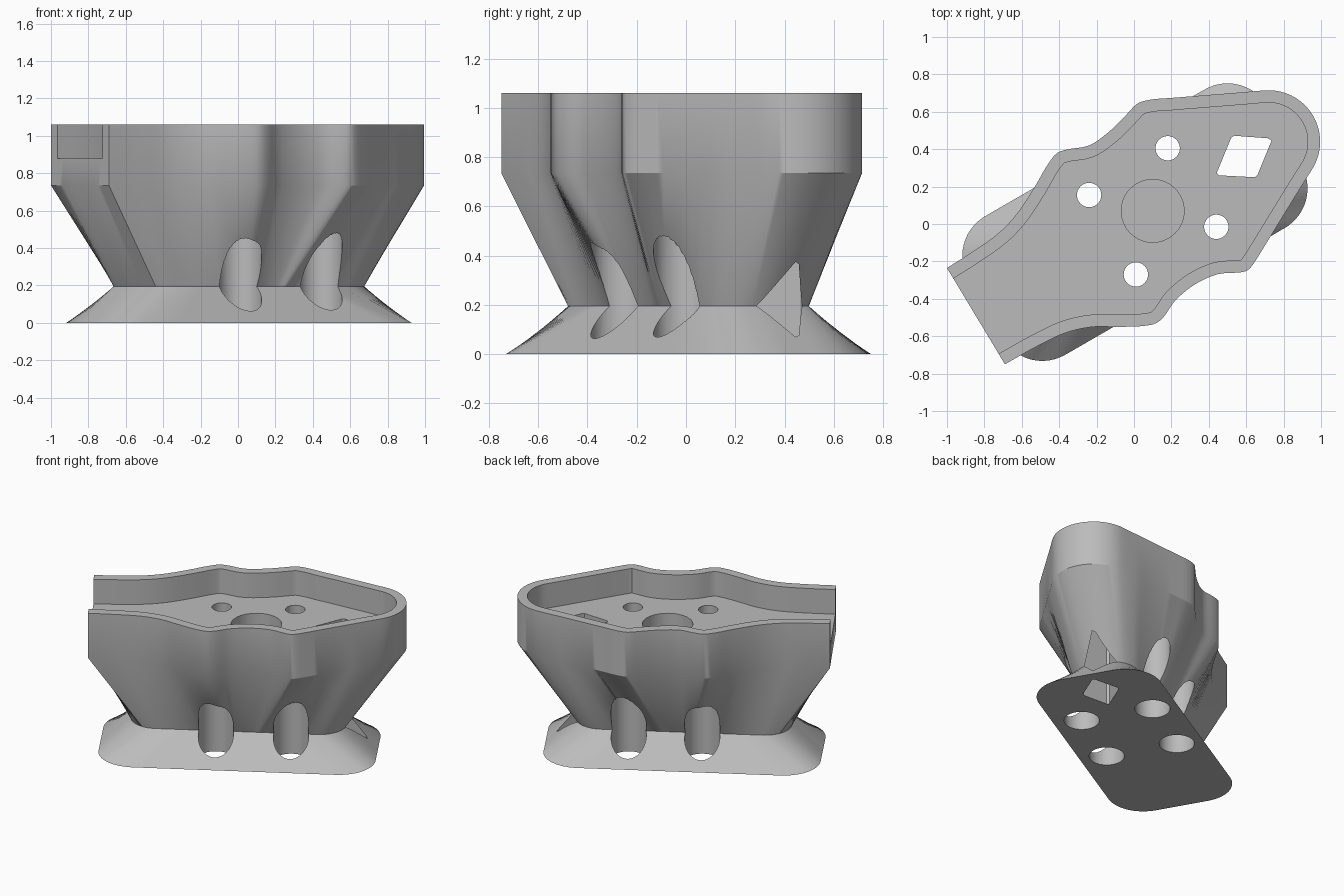
import bpy, bmesh, math
from mathutils import Vector

if "Cube" in bpy.data.objects:
    bpy.data.objects.remove(bpy.data.objects["Cube"])

ANG = math.radians(30)
U = Vector((math.cos(ANG), math.sin(ANG)))
V = Vector((-U.y, U.x))
MID = Vector((0.005, 0.01))

grey = bpy.data.materials.new("grey")
grey.diffuse_color = (0.5, 0.5, 0.5, 1)
grey.use_nodes = True
grey.node_tree.nodes["Principled BSDF"].inputs["Base Color"].default_value = grey.diffuse_color


def mesh_from_rings(name, rings):
    """Stack closed rings of equal length into a capped solid."""
    bm = bmesh.new()
    rows = [[bm.verts.new(p) for p in ring] for ring in rings]
    n = len(rows[0])
    for lo, hi in zip(rows, rows[1:]):
        for i in range(n):
            j = (i + 1) % n
            bm.faces.new((lo[i], lo[j], hi[j], hi[i]))
    bm.faces.new(rows[0][::-1])
    bm.faces.new(rows[-1])
    bmesh.ops.recalc_face_normals(bm, faces=bm.faces)
    me = bpy.data.meshes.new(name)
    bm.to_mesh(me)
    bm.free()
    me.materials.append(grey)
    ob = bpy.data.objects.new(name, me)
    bpy.context.collection.objects.link(ob)
    return ob


def prism(name, pts, z0, z1):
    return mesh_from_rings(name, [[(p[0], p[1], z) for p in pts] for z in (z0, z1)])


def circle(cx, cy, r, n=48):
    return [(cx + r * math.cos(t * math.tau / n), cy + r * math.sin(t * math.tau / n))
            for t in range(n)]


def spline(pts, step=0.03):
    """Centripetal Catmull-Rom curve through the points."""
    p = [Vector(q) for q in pts]
    p = [2 * p[0] - p[1]] + p + [2 * p[-1] - p[-2]]
    out = []
    for i in range(1, len(p) - 2):
        a, b, c, d = p[i - 1:i + 3]
        t1 = (b - a).length ** 0.5
        t2 = t1 + (c - b).length ** 0.5
        t3 = t2 + (d - c).length ** 0.5
        k = max(2, math.ceil((c - b).length / step))
        for s in range(k):
            t = t1 + (t2 - t1) * s / k
            a1 = a.lerp(b, t / t1)
            a2 = b.lerp(c, (t - t1) / (t2 - t1))
            a3 = c.lerp(d, (t - t2) / (t3 - t2))
            b1 = a1.lerp(a2, t / t2)
            b2 = a2.lerp(a3, (t - t1) / (t3 - t1))
            out.append(b1.lerp(b2, (t - t1) / (t2 - t1)))
    return out + [p[-2]]


def on_round_rect(d, a, b, r):
    """Point where the ray along d leaves a turned rounded rectangle."""
    lo, hi = 0.0, 2.0
    for _ in range(30):
        m = (lo + hi) / 2
        q = d * m - MID
        x, y = abs(q.dot(U)) - a + r, abs(q.dot(V)) - b + r
        dist = math.hypot(max(x, 0), max(y, 0)) + min(max(x, y), 0) - r
        lo, hi = (m, hi) if dist < 0 else (lo, m)
    return d * lo


# wavy top outline with a round nose, open end at the left
nose = [(0.72 + 0.275 * math.cos(math.radians(t)), 0.44 + 0.275 * math.sin(math.radians(t)))
        for t in range(95, -34, -8)]
side = spline(
    [(-1, -.235), (-.85, -.14), (-.72, -.045), (-.63, .05), (-.53, .2), (-.46, .32),
     (-.41, .38), (-.35, .40), (-.24, .42), (-.12, .505), (-.04, .585), (.02, .645),
     (.09, .665), (.2, .674), (.4, .69), (.6, .706)] + nose +
    [(.9, .21), (.78, .015), (.66, -.18), (.63, -.225), (.6, -.252), (.55, -.26),
     (.45, -.268), (.33, -.32), (.22, -.41), (.16, -.495), (.12, -.53), (.05, -.545),
     (-.1, -.55), (-.22, -.55), (-.36, -.58), (-.52, -.655), (-.69, -.75)])
end = [side[-1].lerp(side[0], i / 20) for i in range(1, 20)]
outline = side + end

# body: flared foot, narrow neck, lofted bowl, straight rim
rays = [p.normalized() for p in outline]
rings = [[(*on_round_rect(d, .922, .428, .245), 0) for d in rays],
         [(*on_round_rect(d, .72, .225, .18), .195) for d in rays],
         [(*p, .735) for p in outline],
         [(*p, 1.06) for p in outline]]
body = mesh_from_rings("mount_body", rings)

# tray recess, inset from the rim and running out through the left end
WALL = 0.066
inset = []
for i, p in enumerate(side):
    t = (side[min(i + 1, len(side) - 1)] - side[max(i - 1, 0)]).normalized()
    q = p + Vector((t.y, -t.x)) * WALL
    if min((q - s).length for s in side) > WALL - 0.004:
        inset.append(q)
tray = [inset[0] - U * .1] + inset + [inset[-1] - U * .1]
cutters = [prism("tray_cutter", tray, .88, 1.3),
           prism("centre_pocket_cutter", circle(.10, .07, .168, 64), .6, 1.0),
           prism("square_hole_cutter",
                 [(.535, .472), (.72, .458), (.735, .445), (.66, .262), (.648, .25),
                  (.455, .26), (.442, .272), (.52, .462)], -.1, 1.2)]

# four bolt holes, wide from below and narrow above
for x, y in ((.18, .405), (-.24, .155), (.44, -.015), (.01, -.27)):
    cutters.append(prism("bolt_hole_cutter", circle(x, y, .065), .4, 1.2))
    cutters.append(prism("bolt_recess_cutter", circle(x, y, .117), -.1, .6))

bpy.context.view_layer.objects.active = body
body.select_set(True)
for c in cutters:
    m = body.modifiers.new(c.name, 'BOOLEAN')
    m.operation, m.solver, m.object = 'DIFFERENCE', 'EXACT', c
    bpy.ops.object.modifier_apply(modifier=m.name)
for c in cutters:
    bpy.data.objects.remove(c)
bpy.ops.object.shade_smooth_by_angle(angle=math.radians(30))
